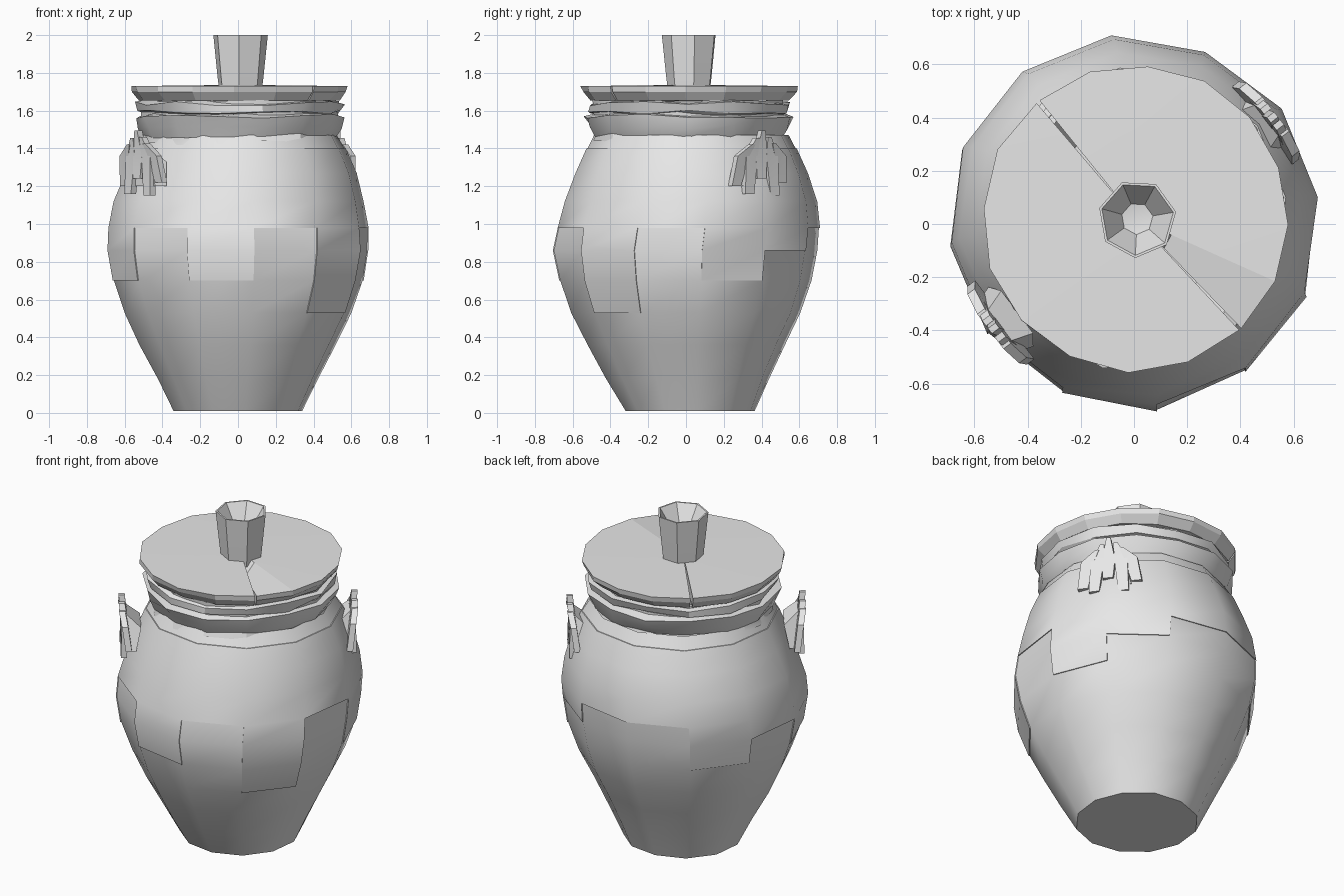
import bpy, bmesh, random
from math import sin, cos, radians
from mathutils import Vector, Matrix

random.seed(7)
if "Cube" in bpy.data.objects:
    bpy.data.objects.remove(bpy.data.objects["Cube"], do_unlink=True)

clay = bpy.data.materials.new("grey clay")
clay.use_nodes = True
clay.diffuse_color = (0.8, 0.8, 0.8, 1)
clay.node_tree.nodes["Principled BSDF"].inputs["Base Color"].default_value = (0.8, 0.8, 0.8, 1)


def finish(name, bm, angle=35):
    """Turn a bmesh into a shaded object."""
    bmesh.ops.recalc_face_normals(bm, faces=bm.faces)
    mesh = bpy.data.meshes.new(name)
    bm.to_mesh(mesh)
    bm.free()
    ob = bpy.data.objects.new(name, mesh)
    bpy.context.collection.objects.link(ob)
    mesh.materials.append(clay)
    bpy.ops.object.select_all(action='DESELECT')
    ob.select_set(True)
    bpy.context.view_layer.objects.active = ob
    bpy.ops.object.shade_smooth_by_angle(angle=radians(angle))


def lathe(profile, segs, start=0, end=360, jitter=0.0, zjitter=0.0, centre=(0, 0)):
    """Spin an (r, z) profile; partial spins get end caps."""
    bm = bmesh.new()
    full = end - start == 360
    count = segs if full else segs + 1
    cols = []
    for i in range(count):
        a = radians(start + (end - start) * i / segs)
        col = []
        for r, z in profile:
            rr = r + random.uniform(-jitter, jitter) if r else 0
            zz = z + random.uniform(-zjitter, zjitter)
            col.append(bm.verts.new((centre[0] + rr * cos(a), centre[1] + rr * sin(a), zz)))
        cols.append(col)
    for i in range(segs):
        a, b = cols[i], cols[(i + 1) % count]
        for j in range(len(profile) - 1):
            bm.faces.new((a[j], a[j + 1], b[j + 1], b[j]))
    if not full:
        bm.faces.new(cols[0])
        bm.faces.new(cols[-1])
    return bm, cols


def weld(bm):
    bmesh.ops.remove_doubles(bm, verts=bm.verts, dist=0.0005)
    bmesh.ops.dissolve_degenerate(bm, edges=bm.edges, dist=0.0005)


# Body: uneven twelve-sided pot that leans back towards the shoulder
SIDES = 12
body_profile = [(0, 0.01), (0.345, 0.01), (0.43, 0.18), (0.522, 0.36), (0.605, 0.53),
                (0.665, 0.7), (0.692, 0.86), (0.688, 0.98), (0.66, 1.12),
                (0.61, 1.27), (0.555, 1.4), (0.515, 1.47)]
girth = [1, 1, 0.985, 1.015, 1.01, 1.01, 1, 0.985, 0.985, 1.015, 1, 1.01]
bm, cols = lathe(body_profile, SIDES, start=7, end=367, jitter=0.004)
for col, g in zip(cols, girth):
    for v in col:
        bulge = 1 - abs(v.co.z - 0.85) / 0.85
        scale = 1 + (g - 1) * max(bulge, 0.3)
        lean = min(max(v.co.z - 0.85, 0) * 0.12, 0.03) + max(0.3 - v.co.z, 0) * 0.08
        v.co.x = v.co.x * scale + min(max(v.co.z - 1, 0) * 0.05, 0.015)
        v.co.y = v.co.y * scale + lean

# Slightly raised shell with a stepped lower edge
shell = []
for i in range(SIDES):
    limit = random.choice((0.45, 0.65, 0.8, 0.95))
    for j in range(2, 10):
        shared = set(cols[i][j].link_faces) & set(cols[(i + 1) % SIDES][j + 1].link_faces)
        shell += [f for f in shared if f.calc_center_median().z > limit]
ext = bmesh.ops.extrude_face_region(bm, geom=shell)["geom"]
bmesh.ops.delete(bm, geom=shell, context='FACES')
for v in ext:
    if isinstance(v, bmesh.types.BMVert):
        v.co += Vector((v.co.x, v.co.y, 0)).normalized() * 0.006
weld(bm)
finish("body", bm, 40)

# Neck and uneven lip bands under the lid
bands = {
    "neck": [(0.52, 1.43), (0.5, 1.49), (0.515, 1.55), (0.515, 1.66)],
    "lower_lip": [(0.505, 1.455), (0.535, 1.51), (0.56, 1.57), (0.49, 1.585)],
    "upper_lip": [(0.49, 1.575), (0.535, 1.595), (0.545, 1.635), (0.49, 1.655)],
}
for name, profile in bands.items():
    bm, _ = lathe(profile, 14, jitter=0.012, zjitter=0.014, centre=(0.01, 0.015))
    finish(name, bm, 30)

# Lid: two halves parted by a crack, one with a sunken corner by the knob
lid_profile = [(0, 1.65), (0.53, 1.655), (0.57, 1.7), (0.575, 1.73), (0.15, 1.735), (0, 1.735)]
for name, start, end in (("lid_back_half", -46, 129), ("lid_front_half", 130.5, 313)):
    bm, cols = lathe(lid_profile, 8, start, end, jitter=0.006, centre=(0.005, 0.02))
    if name == "lid_back_half":
        cols[0][4].co.z -= 0.075
    weld(bm)
    finish(name, bm, 12)

# Knob: flared hollow cup
bm, _ = lathe([(0, 1.7), (0.115, 1.7), (0.125, 1.78), (0.148, 2.0), (0.138, 2.0), (0.06, 1.88), (0, 1.87)],
              7, start=10, end=370, centre=(0.012, 0.02))
weld(bm)
finish("knob", bm, 30)


def handle(name, angle):
    """Fan of tapered strips spreading down from a raised tip."""
    bm = bmesh.new()
    # each strip: sideways offset at the foot, foot height, foot radius
    feet = [(-0.16, 1.2, 0.64), (-0.09, 1.16, 0.665), (-0.01, 1.24, 0.665), (0.08, 1.15, 0.665), (0.15, 1.22, 0.64)]
    for side, foot_z, foot_r in feet:
        tip_z = 1.5 - abs(side) * 0.5
        rings = []
        for r, s, z, half in ((foot_r, side, foot_z, 0.03),
                              (0.66, side * 0.8, 1.36, 0.038),
                              (0.675, side * 0.45, tip_z, 0.012)):
            rings.append([bm.verts.new((r + dr, s + ds, z)) for dr, ds in
                          ((0, -half), (0, half), (-0.035, half), (-0.035, -half))])
        for a, b in zip(rings, rings[1:]):
            for k in range(4):
                bm.faces.new((a[k], a[(k + 1) % 4], b[(k + 1) % 4], b[k]))
        bm.faces.new(rings[0])
        bm.faces.new(rings[-1])
    # sloping web joining the strips to the shoulder
    web = [bm.verts.new(p) for p in ((0.55, -0.1, 1.33), (0.55, 0.1, 1.33), (0.64, 0.07, 1.41), (0.64, -0.07, 1.41))]
    base = [bm.verts.new(p) for p in ((0.58, -0.14, 1.2), (0.58, 0.14, 1.2), (0.64, 0.12, 1.2), (0.64, -0.12, 1.2))]
    for k in range(4):
        bm.faces.new((web[k], web[(k + 1) % 4], base[(k + 1) % 4], base[k]))
    bm.faces.new(web)
    bm.faces.new(base)
    bm.transform(Matrix.Rotation(radians(angle), 4, 'Z'))
    finish(name, bm, 25)


handle("handle_back_left", 38)
handle("handle_front_right", 217)
